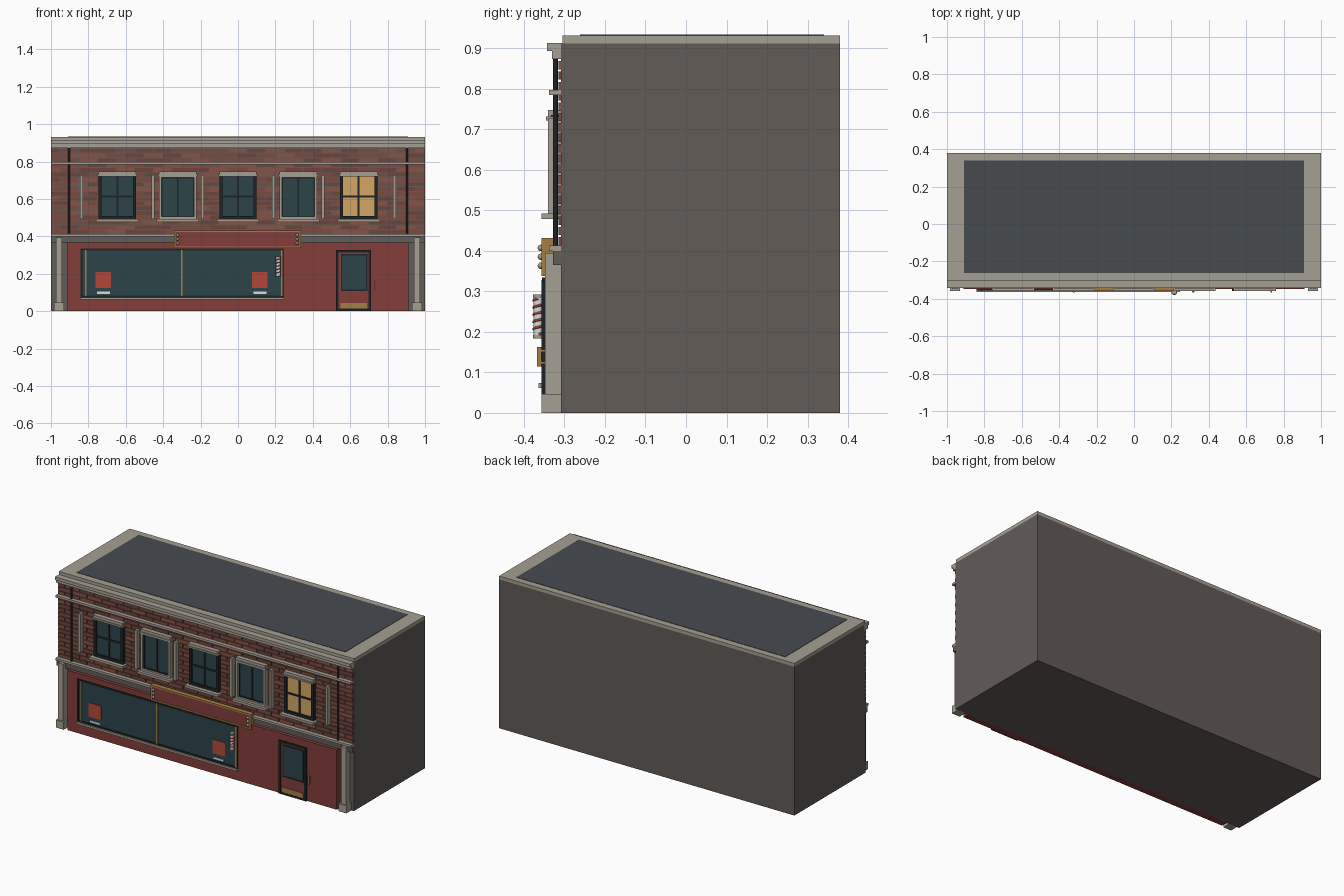
import bpy, bmesh, math, random
from mathutils import Matrix, Vector

if "Cube" in bpy.data.objects:
    bpy.data.objects.remove(bpy.data.objects["Cube"])

random.seed(4)


def mat(name, r, g, b):
    m = bpy.data.materials.new(name)
    m.diffuse_color = (*[(c / 255) ** 2.2 for c in (r, g, b)], 1)
    m.use_nodes = True
    m.node_tree.nodes["Principled BSDF"].inputs["Base Color"].default_value = m.diffuse_color
    return m


STONE = mat("stone", 165, 158, 145)
WALL = mat("wall_grey", 98, 92, 88)
ROOF = mat("roof_slate", 72, 76, 80)
RED = mat("painted_red", 130, 64, 60)
DARK = mat("dark_frame", 36, 40, 42)
GLASS = mat("glass", 48, 70, 75)
LIT = mat("lit_glass", 210, 165, 100)
GOLD = mat("brass", 165, 125, 70)
POSTER = mat("poster_red", 178, 72, 60)
WHITE = mat("white", 215, 220, 220)
BRICKS = [mat("brick_%d" % i, *c) for i, c in
          enumerate([(122, 76, 66), (108, 70, 62), (134, 84, 70)])]


def boxes(name, material, extents):
    """One object from boxes given as (x0, x1, y0, y1, z0, z1)."""
    bm = bmesh.new()
    for x0, x1, y0, y1, z0, z1 in extents:
        m = Matrix.Translation(((x0 + x1) / 2, (y0 + y1) / 2, (z0 + z1) / 2))
        bmesh.ops.create_cube(bm, size=1, matrix=m @ Matrix.Diagonal((x1 - x0, y1 - y0, z1 - z0, 1)))
    return finish(name, material, bm)


def finish(name, material, bm):
    me = bpy.data.meshes.new(name)
    bm.to_mesh(me)
    bm.free()
    me.materials.append(material)
    ob = bpy.data.objects.new(name, me)
    bpy.context.collection.objects.link(ob)
    return ob


def frame(x0, x1, y0, y1, z0, z1, t):
    """Four bars of width t around a rectangle."""
    return [(x0, x0 + t, y0, y1, z0, z1), (x1 - t, x1, y0, y1, z0, z1),
            (x0 + t, x1 - t, y0, y1, z0, z0 + t), (x0 + t, x1 - t, y0, y1, z1 - t, z1)]


def cylinders(name, material, items):
    """Upright cylinders given as (x, y, z0, z1, radius)."""
    bm = bmesh.new()
    for x, y, z0, z1, r in items:
        bmesh.ops.create_cone(bm, cap_ends=True, segments=16, radius1=r, radius2=r, depth=z1 - z0,
                              matrix=Matrix.Translation((x, y, (z0 + z1) / 2)))
    for f in bm.faces:
        f.smooth = len(f.verts) == 4
    return finish(name, material, bm)


# Main block, roof and parapet cap
F = -0.308
boxes("building_block", WALL, [(-1, 1, F, 0.38, 0, 0.911)])
boxes("parapet_cap", STONE, [(-1, 1, -0.30, 0.38, 0.911, 0.931)])
boxes("roof_deck", ROOF, [(-0.91, 0.91, -0.262, 0.34, 0.92, 0.933)])

# Cornice and string courses
boxes("cornice", STONE, [(-1, 1, -0.343, -0.294, 0.893, 0.912), (-1, 1, -0.331, -0.30, 0.873, 0.893),
                         (-1, 1, -0.305, -0.29, 0.911, 0.931)])
boxes("string_courses", STONE, [(-1, 1, -0.338, F, 0.784, 0.797), (-1, 1, -0.338, F, 0.40, 0.413)])
boxes("fascia", WALL, [(-1, 1, -0.328, F, 0.365, 0.40)])

# Brick courses
WIN_X = [-0.645, -0.322, 0, 0.322, 0.645]
rows, length, gap = 18, 0.1, 0.005
h = (0.873 - 0.413) / rows
courses = [[], [], []]
for r in range(rows):
    z0 = 0.413 + r * h
    x = -1 - (length / 2 if r % 2 else 0)
    while x < 0.999:
        a, b = max(x, -1), min(x + length - gap, 1)
        hidden = 0.5 < z0 < 0.7 and any(a > w - 0.1 and b < w + 0.1 for w in WIN_X)
        if not hidden:
            random.choice(courses).append((a, b, -0.314, F, z0, z0 + h - gap))
        x += length
for i, c in enumerate(courses):
    boxes("brick_courses_%d" % (i + 1), BRICKS[i], c)

# Upper windows: dark sashes alternate with stone surrounds
for i, x in enumerate(WIN_X):
    n = "window_%d_" % (i + 1)
    boxes(n + "glass", LIT if i == 4 else GLASS, [(x - 0.095, x + 0.095, -0.322, F, 0.495, 0.73)])
    bars = [(x - 0.005, x + 0.005, -0.328, -0.32, 0.5, 0.725)]
    if i % 2:
        boxes(n + "surround", STONE, frame(x - 0.1, x + 0.1, -0.34, F, 0.492, 0.728, 0.013))
        bars += frame(x - 0.09, x + 0.09, -0.328, -0.316, 0.502, 0.718, 0.008)
    else:
        bars += frame(x - 0.1, x + 0.1, -0.333, F, 0.492, 0.735, 0.016)
        bars.append((x - 0.09, x + 0.09, -0.328, -0.32, 0.608, 0.618))
    boxes(n + "sash", DARK, bars)
    boxes(n + "sill_and_lintel", STONE, [(x - 0.113, x + 0.113, -0.357, F, 0.478, 0.492),
                                         (x - 0.105, x + 0.105, -0.345, F, 0.721, 0.731),
                                         (x - 0.1, x + 0.1, -0.34, F, 0.731, 0.747)])
boxes("wall_strips", STONE, [(s * x - 0.008, s * x + 0.008, -0.34, F, 0.492, 0.728)
                             for s in (-1, 1) for x in (0.19, 0.455, 0.837)])

# Drainpipes
cylinders("drainpipes", DARK, [(s * 0.903, -0.322, 0.397, 0.873, 0.006) for s in (-1, 1)])

# Shopfront wall and corner pilasters
boxes("shopfront_wall", RED, [(-0.912, 0.912, -0.348, F, 0, 0.366)])
for s, side in ((-1, "left"), (1, "right")):
    x = s * 0.957
    boxes("pilaster_" + side, STONE, [(x - 0.017, x + 0.017, -0.348, F, 0.045, 0.395),
                                      (x - 0.027, x + 0.027, -0.357, F, 0, 0.046)])

# Shop window
boxes("shop_glass", GLASS, [(-0.835, 0.237, -0.351, -0.34, 0.08, 0.33)])
boxes("shop_window_frame", DARK, frame(-0.842, 0.245, -0.355, -0.34, 0.073, 0.334, 0.01))
boxes("shop_mullions", GOLD, [(x - 0.004, x + 0.004, -0.357, -0.345, 0.08, 0.328)
                              for x in (-0.813, -0.30, 0.235)])
boxes("shop_sill", STONE, [(-0.842, 0.245, -0.364, -0.34, 0.062, 0.074)])
boxes("window_posters", POSTER, [(x - 0.042, x + 0.042, -0.355, -0.345, 0.125, 0.21) for x in (-0.72, 0.117)])
boxes("window_cards", WHITE, [(x - 0.035, x + 0.035, -0.355, -0.345, 0.093, 0.104) for x in (-0.72, 0.117)])

# Sign board with bulbs
boxes("sign_backing", GOLD, [(-0.343, 0.337, -0.35, -0.328, 0.338, 0.432)]).name = "sign_backing"
boxes("sign_border", GOLD, frame(-0.343, 0.337, -0.357, -0.345, 0.338, 0.432, 0.009))
boxes("sign_panel", RED, [(-0.334, 0.328, -0.354, -0.345, 0.347, 0.423)])
bm = bmesh.new()
for x in (-0.323, 0.317):
    for z in (0.363, 0.385, 0.407):
        bmesh.ops.create_uvsphere(bm, u_segments=12, v_segments=8, radius=0.008,
                                  matrix=Matrix.Translation((x, -0.358, z)))
for f in bm.faces:
    f.smooth = True
finish("sign_bulbs", STONE, bm)

# Door
boxes("door_frame", DARK, frame(0.525, 0.71, -0.357, -0.34, -0.0, 0.326, 0.013))
boxes("door_leaf", RED, [(0.537, 0.698, -0.352, -0.34, 0.005, 0.314)])
boxes("door_glass", GLASS, [(0.557, 0.685, -0.354, -0.345, 0.115, 0.298)])
boxes("door_glass_trim", DARK, frame(0.55, 0.692, -0.356, -0.345, 0.108, 0.305, 0.007))
boxes("kick_plate", GOLD, [(0.548, 0.69, -0.356, -0.345, 0.013, 0.044)])
boxes("door_handle", GOLD, [(0.729, 0.738, -0.367, -0.357, 0.115, 0.162),
                            (0.729, 0.738, -0.36, -0.345, 0.12, 0.127),
                            (0.729, 0.738, -0.36, -0.345, 0.15, 0.157)])

# Striped pole: white cylinder, end caps and spiral stripe
px, py = 0.215, -0.364
cylinders("pole_body", WHITE, [(px, py, 0.19, 0.286, 0.012)])
cylinders("pole_caps", STONE, [(px, py, 0.184, 0.192, 0.014), (px, py, 0.284, 0.292, 0.014)])
boxes("pole_bracket", STONE, [(px - 0.005, px + 0.005, py, -0.345, z, z + 0.006) for z in (0.195, 0.276)])
cu = bpy.data.curves.new("pole_stripe", 'CURVE')
cu.dimensions = '3D'
cu.bevel_depth = 0.003
cu.bevel_resolution = 1
sp = cu.splines.new('POLY')
N = 80
sp.points.add(N)
for i, p in enumerate(sp.points):
    a = i / N * 5 * 2 * math.pi
    p.co = (px + 0.0125 * math.cos(a), py + 0.0125 * math.sin(a), 0.194 + 0.088 * i / N, 1)
cu.materials.append(POSTER)
bpy.context.collection.objects.link(bpy.data.objects.new("pole_stripe", cu))
